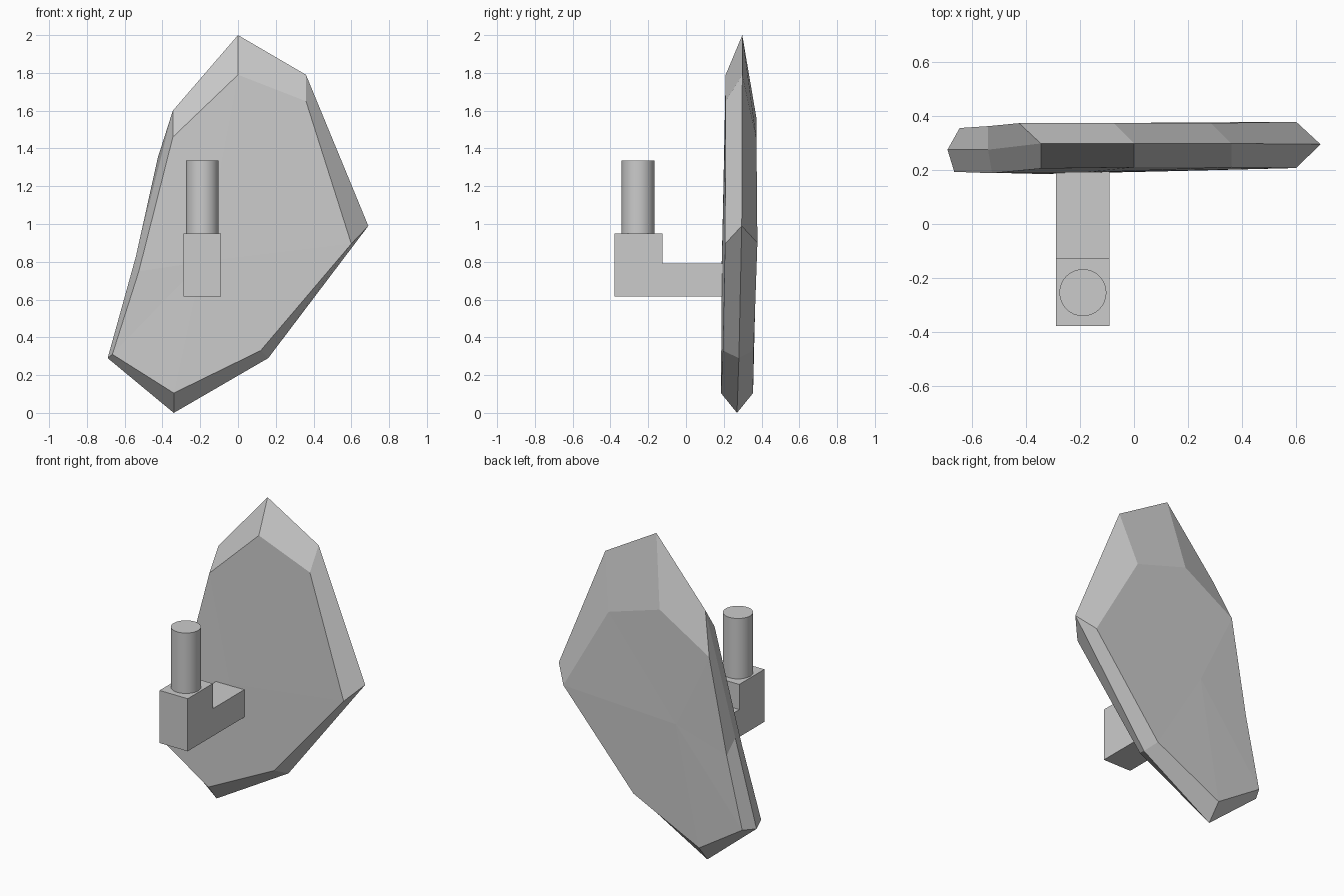
import bpy, bmesh

if "Cube" in bpy.data.objects:
    bpy.data.objects.remove(bpy.data.objects["Cube"])

def finish(bm, name):
    bmesh.ops.recalc_face_normals(bm, faces=bm.faces)
    me = bpy.data.meshes.new(name)
    bm.to_mesh(me)
    bm.free()
    ob = bpy.data.objects.new(name, me)
    bpy.context.collection.objects.link(ob)
    return ob

# Faceted stone slab: front, middle and back outlines, as (x, y, z)
front = [(0, .21, 1.79), (.36, .21, 1.65), (.60, .207, .895), (.12, .195, .33),
         (-.34, .185, .105), (-.665, .193, .31), (-.525, .188, .75), (-.345, .205, 1.46)]
middle = [(0, .298, 2), (.36, .298, 1.79), (.69, .295, .99), (.16, .28, .29),
          (-.34, .27, 0), (-.69, .275, .29), (-.54, .275, .83), (-.345, .298, 1.60)]
back = [(-.075, .373, 1.56), (.285, .373, 1.45), (.60, .378, .90), (.12, .358, .33),
        (-.34, .355, .105), (-.645, .355, .30), (-.54, .362, .75), (-.425, .373, 1.35)]

bm = bmesh.new()
rings = [[bm.verts.new(p) for p in ring] for ring in (front, middle, back)]
n = len(front)
for a, b in zip(rings, rings[1:]):
    for i in range(n):
        j = (i + 1) % n
        bm.faces.new((a[i], a[j], b[j], b[i]))
# Slightly creased front and back faces, meeting at a centre point
for ring, centre in ((rings[0], (-.19, .19, .80)), (rings[2], (-.19, .373, .86))):
    c = bm.verts.new(centre)
    for i in range(n):
        bm.faces.new((ring[i], ring[(i + 1) % n], c))
finish(bm, "stone_slab")

# L-shaped bracket: side profile (y, z) extruded along x
profile = [(.195, .615), (.195, .79), (-.125, .79), (-.125, .95), (-.378, .95), (-.378, .615)]
bm = bmesh.new()
face = bm.faces.new([bm.verts.new((-.288, y, z)) for y, z in profile])
new = bmesh.ops.extrude_face_region(bm, geom=[face])["geom"]
bmesh.ops.translate(bm, vec=(.198, 0, 0),
                    verts=[v for v in new if isinstance(v, bmesh.types.BMVert)])
finish(bm, "bracket")

# Upright round peg
bpy.ops.mesh.primitive_cylinder_add(vertices=32, radius=.087, depth=.385,
                                    location=(-.189, -.254, 1.1425))
bpy.context.object.name = "peg"
bpy.ops.object.shade_smooth_by_angle()
